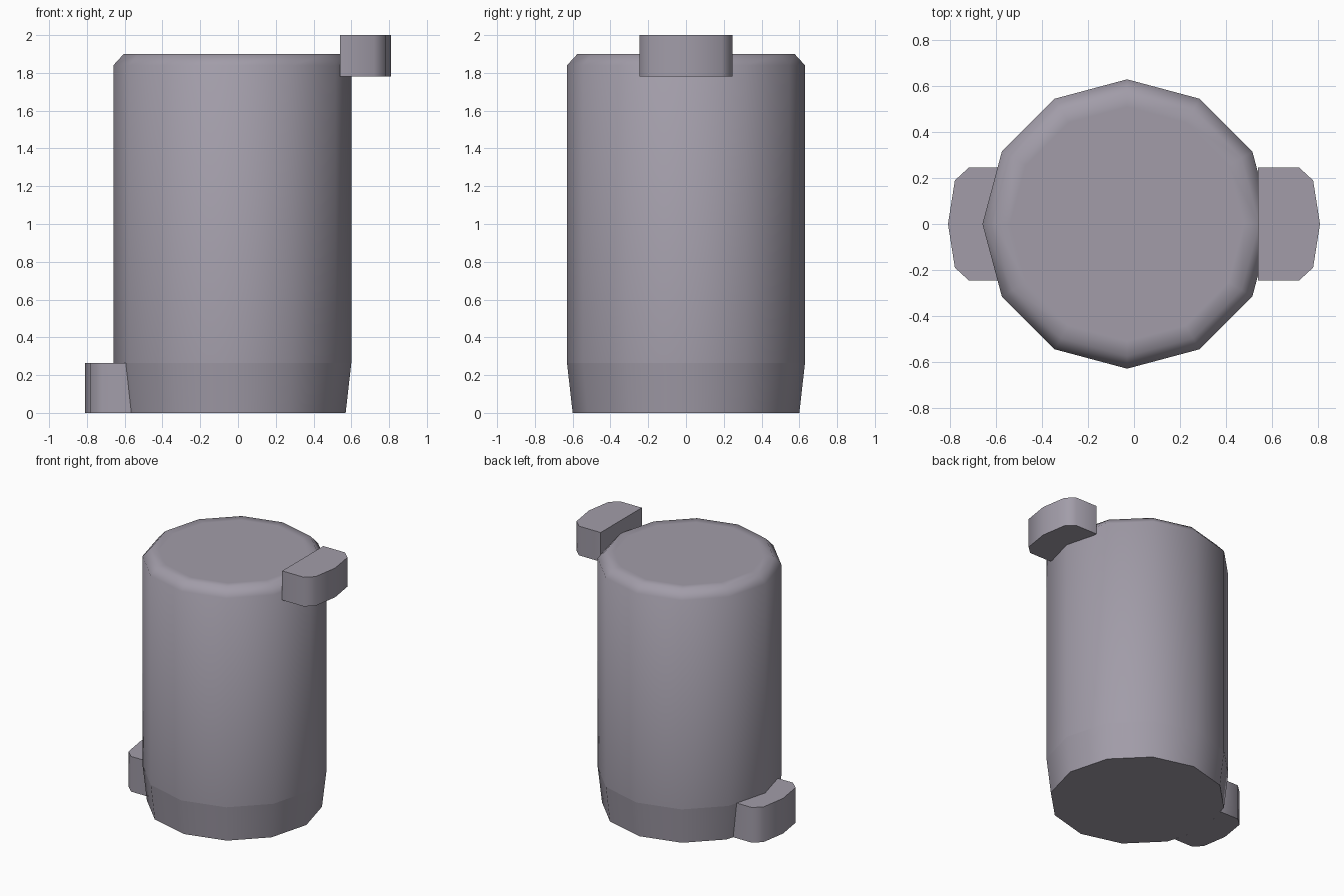
import bpy, bmesh, math

default = bpy.data.objects.get("Cube")
if default:
    bpy.data.objects.remove(default, do_unlink=True)

# Single grey material
grey = bpy.data.materials.new("warm_grey")
grey.use_nodes = True
COLOUR = (0.36, 0.335, 0.395, 1)
grey.diffuse_color = COLOUR
bsdf = next(n for n in grey.node_tree.nodes if n.type == 'BSDF_PRINCIPLED')
bsdf.inputs["Base Color"].default_value = COLOUR

SIDES = 12
AXIS_X = -0.03


def loft(name, rings, sharp_degrees):
    """Skin equal-length rings of points, cap both ends, smooth below an angle."""
    bm = bmesh.new()
    loops = [[bm.verts.new(p) for p in ring] for ring in rings]
    n = len(loops[0])
    for low, high in zip(loops, loops[1:]):
        for i in range(n):
            j = (i + 1) % n
            bm.faces.new((low[i], low[j], high[j], high[i]))
    bm.faces.new(loops[0][::-1])
    bm.faces.new(loops[-1])
    bmesh.ops.recalc_face_normals(bm, faces=bm.faces[:])
    for face in bm.faces:
        face.smooth = True
    for edge in bm.edges:
        edge.smooth = edge.calc_face_angle(0) < math.radians(sharp_degrees)
    mesh = bpy.data.meshes.new(name)
    bm.to_mesh(mesh)
    bm.free()
    mesh.materials.append(grey)
    obj = bpy.data.objects.new(name, mesh)
    bpy.context.collection.objects.link(obj)
    return obj


def circle(radius, z):
    return [(AXIS_X + radius * math.cos(math.tau * i / SIDES),
             radius * math.sin(math.tau * i / SIDES), z) for i in range(SIDES)]


# Body: tapered foot, straight wall, softened top rim
profile = [(0.6, 0), (0.63, 0.265), (0.63, 1.84), (0.575, 1.9), (0.51, 1.9)]
body = loft("body", [circle(r, z) for r, z in profile], 60)

# Crease where the tapered foot meets the wall
for edge in body.data.edges:
    if all(abs(body.data.vertices[v].co.z - 0.265) < 0.001 for v in edge.vertices):
        edge.use_edge_sharp = True

# Rounded outer outline shared by both tabs
OUTLINE = [(0.72, -0.245), (0.78, -0.19), (0.81, 0), (0.78, 0.19), (0.72, 0.245)]


def tab_ring(side, inner, middle, z):
    back = [(inner, 0.245), (middle, 0), (inner, -0.245)]
    return [(side * x, y, z) for x, y in OUTLINE + back]


# Upper tab has a flat back; lower tab hugs the tapered foot
loft("upper_tab", [tab_ring(1, 0.54, 0.54, z) for z in (1.78, 2)], 50)
loft("lower_tab", [tab_ring(-1, 0.565, 0.63, 0),
                   tab_ring(-1, 0.594, 0.66, 0.265)], 50)
